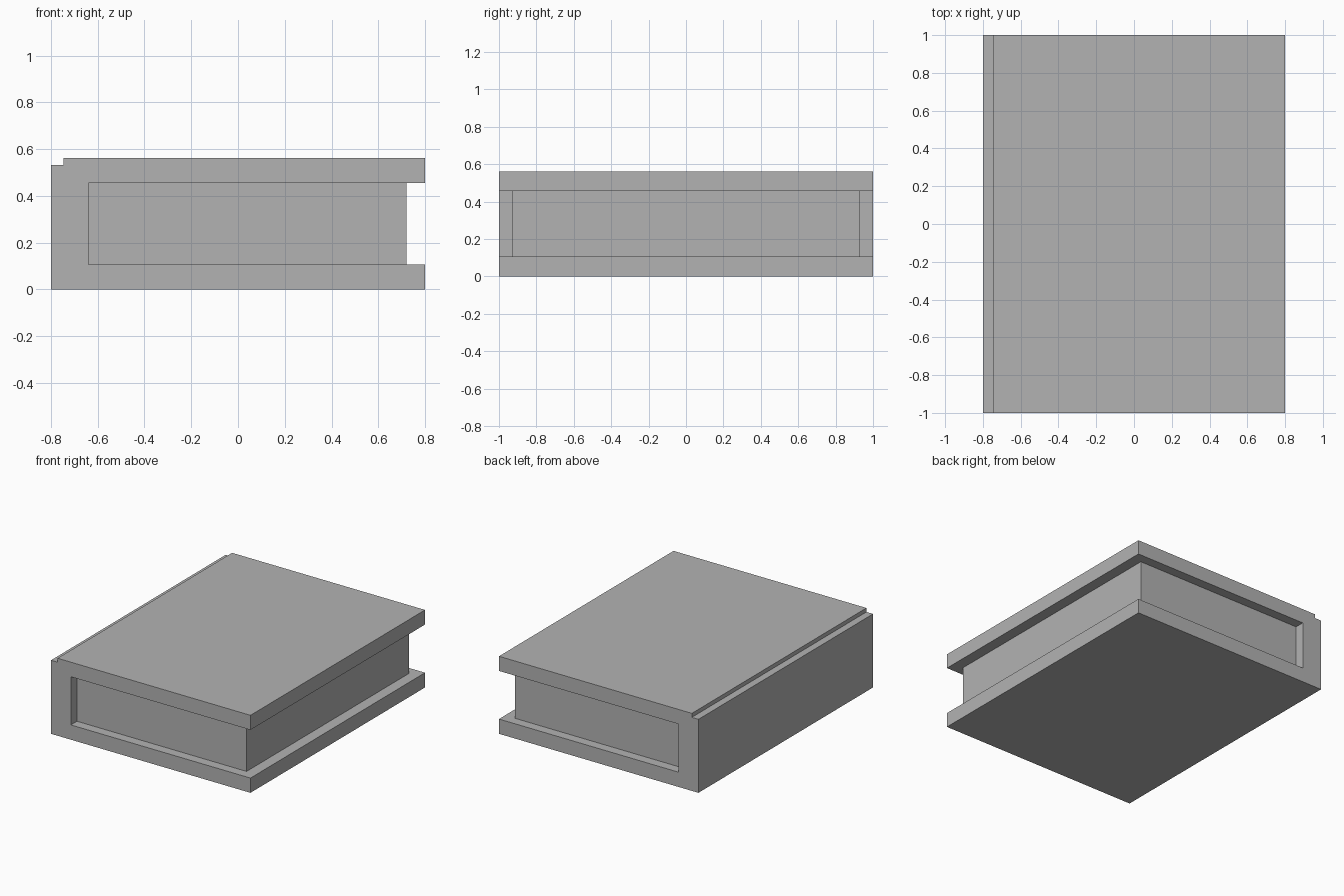
import bpy
import bmesh

default_cube = bpy.data.objects.get("Cube")
if default_cube:
    bpy.data.objects.remove(default_cube, do_unlink=True)

# Single plain grey
grey = bpy.data.materials.new("plain_grey")
grey.use_nodes = True
colour = (0.45, 0.45, 0.45, 1)
grey.diffuse_color = colour
grey.node_tree.nodes["Principled BSDF"].inputs["Base Color"].default_value = colour


def extrude_profile(name, profile, half_length):
    """Extrude an x-z outline along y, centred on y = 0."""
    bm = bmesh.new()
    face = bm.faces.new([bm.verts.new((x, -half_length, z)) for x, z in profile])
    extruded = bmesh.ops.extrude_face_region(bm, geom=[face])["geom"]
    moved = [v for v in extruded if isinstance(v, bmesh.types.BMVert)]
    bmesh.ops.translate(bm, verts=moved, vec=(0, 2 * half_length, 0))
    bmesh.ops.recalc_face_normals(bm, faces=bm.faces)
    mesh = bpy.data.meshes.new(name)
    bm.to_mesh(mesh)
    bm.free()
    mesh.materials.append(grey)
    obj = bpy.data.objects.new(name, mesh)
    bpy.context.collection.objects.link(obj)
    return obj


edge, step_x, spine_in, page_edge = 0.8, -0.747, -0.64, 0.72
top, step_z, upper, lower = 0.562, 0.533, 0.456, 0.107

# Cover: two boards joined by the spine, with a small step along its top edge
extrude_profile("cover", [
    (-edge, 0), (edge, 0), (edge, lower), (spine_in, lower),
    (spine_in, upper), (edge, upper), (edge, top),
    (step_x, top), (step_x, step_z), (-edge, step_z),
], 1.0)

# Page block, set back from the boards on three sides
extrude_profile("page_block", [
    (spine_in, lower), (page_edge, lower), (page_edge, upper), (spine_in, upper),
], 0.93)
